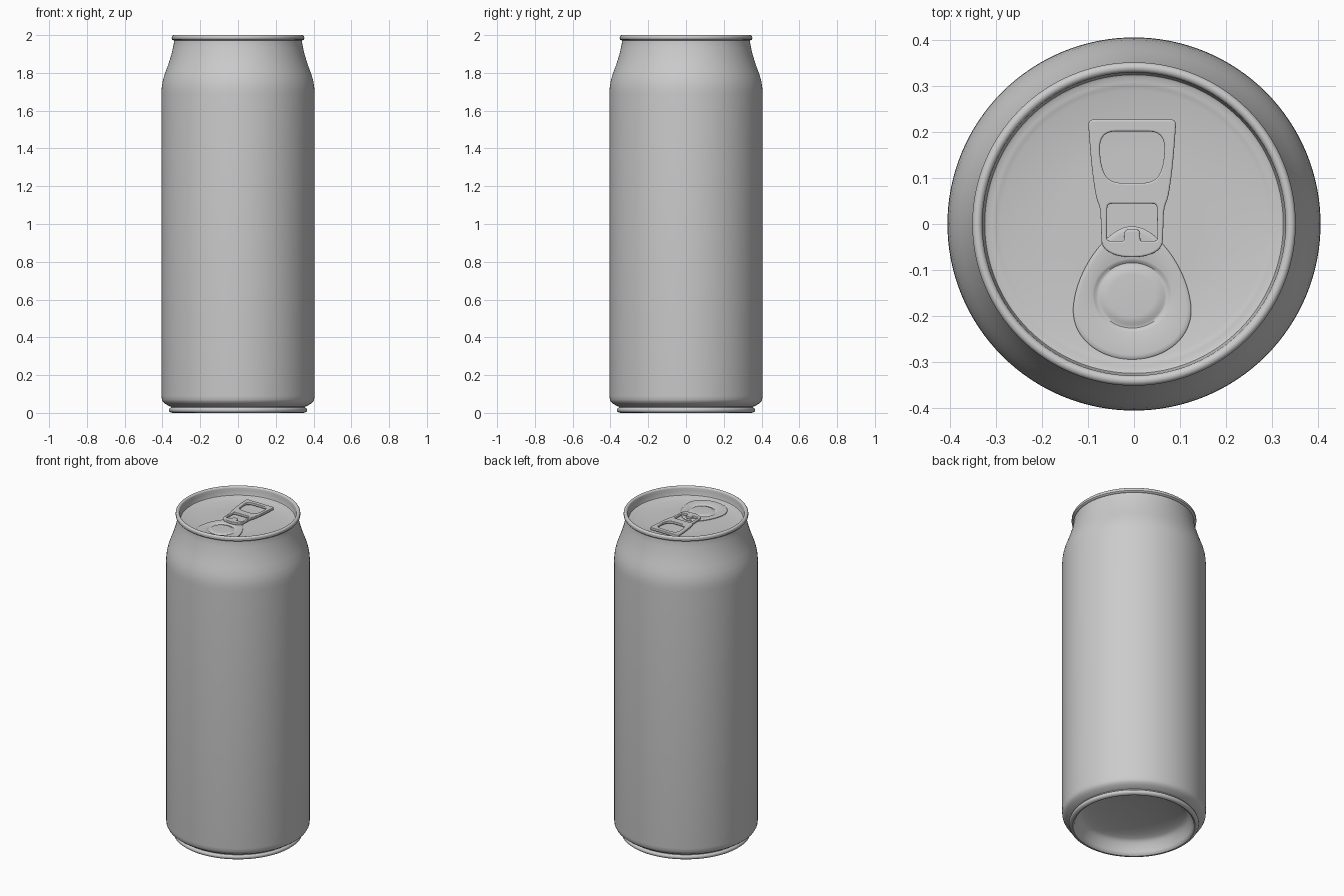
import bpy, bmesh, math
from mathutils import Vector

if "Cube" in bpy.data.objects:
    bpy.data.objects.remove(bpy.data.objects["Cube"])

SEG = 128
LID_Z = 1.94


def finish(obj, angle=40):
    bpy.ops.object.select_all(action='DESELECT')
    obj.select_set(True)
    bpy.context.view_layer.objects.active = obj
    bpy.ops.object.shade_smooth_by_angle(angle=math.radians(angle))


def loft(name, loops, close_end=False):
    """Skin a list of closed loops with equal point counts."""
    bm = bmesh.new()
    rings = [[bm.verts.new(p) for p in loop] for loop in loops]
    for a, b in zip(rings, rings[1:]):
        n = len(a)
        for i in range(n):
            j = (i + 1) % n
            bm.faces.new((a[i], a[j], b[j], b[i]))
    if close_end:
        last = rings[-1]
        c = bm.verts.new(sum((v.co for v in last), Vector()) / len(last))
        for i in range(len(last)):
            bm.faces.new((last[i], last[(i + 1) % len(last)], c))
    mesh = bpy.data.meshes.new(name)
    bm.to_mesh(mesh)
    bm.free()
    obj = bpy.data.objects.new(name, mesh)
    bpy.context.collection.objects.link(obj)
    finish(obj)
    return obj


def lathe(name, profile, close_end=False):
    return loft(name, [[(r * math.cos(2 * math.pi * i / SEG),
                         r * math.sin(2 * math.pi * i / SEG), z)
                        for i in range(SEG)] for r, z in profile], close_end)


def rounded(points, steps=6):
    """Polygon of (x, y, corner radius) turned into a smooth-cornered outline."""
    out = []
    n = len(points)
    for i, (x, y, r) in enumerate(points):
        p = Vector((x, y))
        a = Vector(points[i - 1][:2]) - p
        b = Vector(points[(i + 1) % n][:2]) - p
        a = p + a.normalized() * min(r, a.length * 0.49)
        b = p + b.normalized() * min(r, b.length * 0.49)
        for k in range(steps + 1):
            t = k / steps
            out.append(a * (1 - t) ** 2 + p * 2 * t * (1 - t) + b * t * t)
    return out


def mirrored(half):
    """Close a right-hand half outline by mirroring it in x."""
    return half + [(-x, y, r) for x, y, r in reversed(half)]


# Side wall: foot bead, groove, bevel, straight wall, curved neck
lathe("can_wall", [
    (0.345, 0.0), (0.357, 0.002), (0.364, 0.008), (0.366, 0.016), (0.363, 0.024),
    (0.355, 0.029), (0.356, 0.033), (0.365, 0.036), (0.385, 0.048), (0.397, 0.058),
    (0.403, 0.07), (0.405, 0.09), (0.405, 1.69), (0.404, 1.72), (0.400, 1.75),
    (0.391, 1.785), (0.378, 1.82), (0.364, 1.86), (0.352, 1.90), (0.344, 1.935),
    (0.340, 1.955), (0.339, 1.972)])

# Domed underside inside the foot
dome = [(0.310 * math.cos(t * math.pi / 16), 0.062 + 0.055 * math.sin(t * math.pi / 16))
        for t in range(8)]
lathe("domed_base", list(reversed([(0.003, 0.117)] + dome[::-1] +
      [(0.320, 0.05), (0.330, 0.02), (0.337, 0.004), (0.345, 0.0)])), True)

# Rolled rim and recessed lid panel
rim = [(0.340 + 0.011 * math.cos(a), 1.989 + 0.011 * math.sin(a))
       for a in [math.radians(d) for d in range(-20, 181, 20)]]
lathe("rim_and_lid", [(0.339, 1.972), (0.347, 1.974), (0.351, 1.979)] + rim + [
    (0.328, 1.975), (0.326, 1.955), (0.324, 1.948), (0.319, 1.945), (0.308, 1.945),
    (0.299, 1.943), (0.290, LID_Z), (0.15, LID_Z)], True)

# Egg-shaped opening panel with a pressed inner ring
CX = -0.004


def egg(scale, z, cy=-0.165):
    pts = []
    for i in range(96):
        a = 2 * math.pi * i / 96
        s = math.sin(a)
        w = 0.126 * (1 - 0.20 * s - 0.06 * s * s)
        pts.append((CX + scale * w * math.cos(a),
                    cy + scale * ((0.160 if s > 0 else 0.129) * s), z))
    return pts


def ring(r, z):
    return [(CX + r * math.cos(2 * math.pi * i / 96),
             -0.155 + 0.92 * r * math.sin(2 * math.pi * i / 96), z) for i in range(96)]


Z = LID_Z
loft("opening_panel", [egg(1.0, Z - 0.002), egg(1.0, Z + 0.004), egg(0.97, Z + 0.007),
                       egg(0.92, Z + 0.007), ring(0.087, Z + 0.007), ring(0.082, Z + 0.005),
                       ring(0.077, Z + 0.001), ring(0.072, Z + 0.001),
                       ring(0.066, Z + 0.005), ring(0.05, Z + 0.006)], True)

# Pull tab: outline with finger hole and a rivet window with a small tongue
outline = mirrored([(0.096, 0.227, 0.014), (0.088, 0.12, 0.06), (0.078, 0.055, 0.02),
                    (0.069, 0.035, 0.02), (0.066, -0.052, 0.018), (0.03, -0.072, 0.03)])
finger = mirrored([(0.070, 0.201, 0.035), (0.070, 0.130, 0.04), (0.050, 0.089, 0.03)])
window = mirrored([(0.054, 0.044, 0.01), (0.055, -0.037, 0.008),
                   (0.018, -0.037, 0.003), (0.016, -0.012, 0.008)])
BEVEL = 0.004
curve = bpy.data.curves.new("pull_tab", 'CURVE')
curve.dimensions = '2D'
curve.fill_mode = 'BOTH'
curve.extrude = 0.004
curve.bevel_depth = BEVEL
curve.bevel_resolution = 3
curve.offset = -BEVEL
for poly in (outline, finger, window):
    pts = rounded(poly)
    sp = curve.splines.new('POLY')
    sp.points.add(len(pts) - 1)
    for q, p in zip(sp.points, pts):
        q.co = (p.x, p.y, 0, 1)
    sp.use_cyclic_u = True
tab = bpy.data.objects.new("pull_tab", curve)
tab.location = (CX, 0, LID_Z + 0.015)
bpy.context.collection.objects.link(tab)
bpy.ops.object.select_all(action='DESELECT')
tab.select_set(True)
bpy.context.view_layer.objects.active = tab
bpy.ops.object.convert(target='MESH')
finish(bpy.context.view_layer.objects.active, 35)
